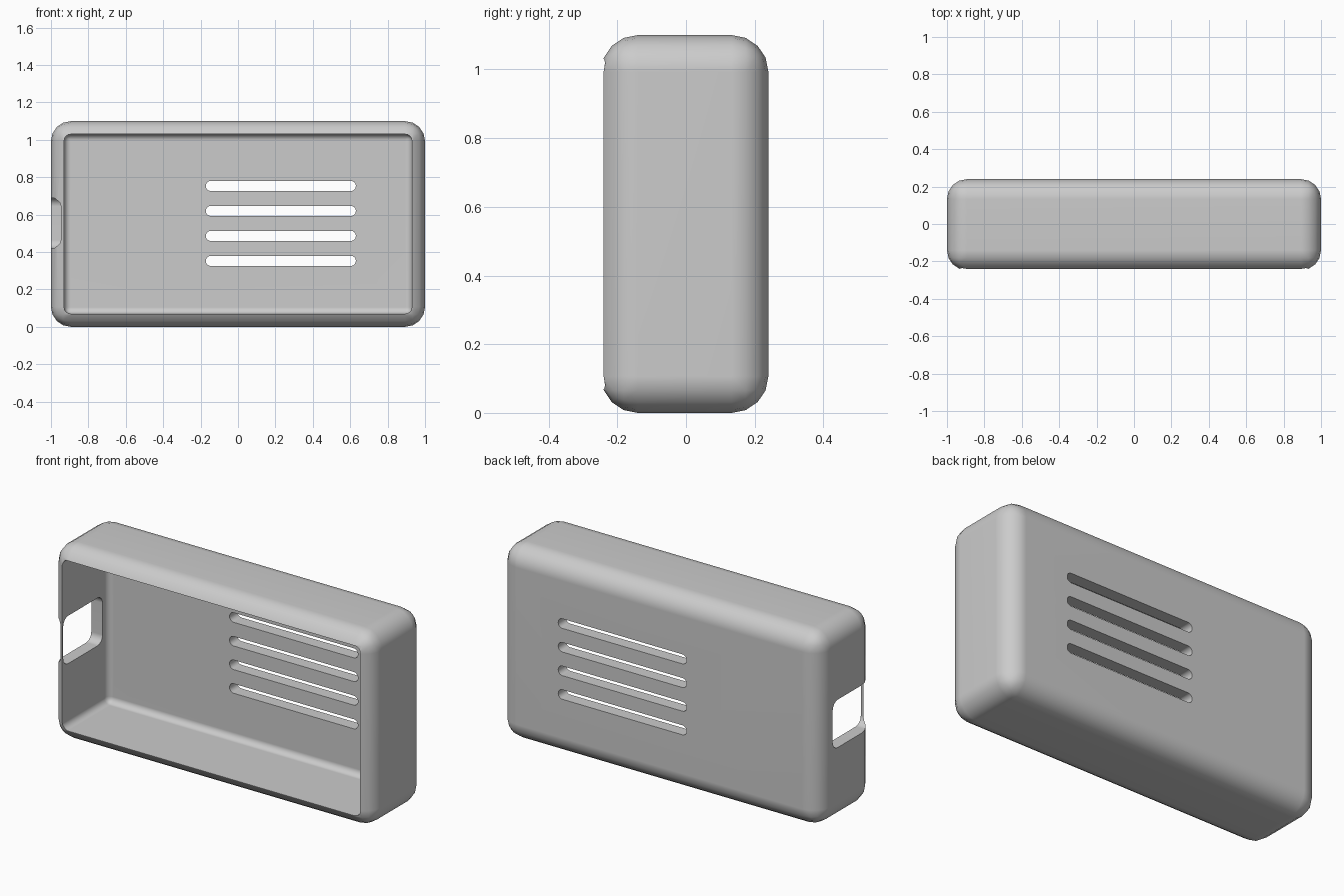
import bpy, bmesh, math
from mathutils import Vector

cube = bpy.data.objects.get("Cube")
if cube:
    bpy.data.objects.remove(cube, do_unlink=True)

grey = bpy.data.materials.new("light grey plastic")
grey.use_nodes = True
color = (0.6, 0.6, 0.6, 1)
grey.diffuse_color = color
grey.node_tree.nodes["Principled BSDF"].inputs["Base Color"].default_value = color


def rounded_box(name, low, high, radius, segments=4, axis=None):
    """Box between two corners; rounds all edges or only those along one axis."""
    low, high = Vector(low), Vector(high)
    size, center = high - low, (high + low) / 2
    bm = bmesh.new()
    bmesh.ops.create_cube(bm, size=1)
    for v in bm.verts:
        v.co = Vector(a * b for a, b in zip(v.co, size)) + center
    edges = [e for e in bm.edges if axis is None
             or abs((e.verts[0].co - e.verts[1].co)[axis]) > 1e-4]
    bmesh.ops.bevel(bm, geom=edges, offset=radius, segments=segments,
                    profile=0.5, affect='EDGES')
    bmesh.ops.recalc_face_normals(bm, faces=bm.faces)
    mesh = bpy.data.meshes.new(name)
    bm.to_mesh(mesh)
    bm.free()
    mesh.materials.append(grey)
    obj = bpy.data.objects.new(name, mesh)
    bpy.context.collection.objects.link(obj)
    return obj


# Outer shell; the cavity trims its front to y = -0.24
shell = rounded_box("case_shell", (-1, -0.2475, 0), (1, 0.24, 1.1), 0.107)

# Open front cavity
cutters = [rounded_box("cavity_cutter", (-0.93, -0.6, 0.07), (0.93, 0.17, 1.03), 0.035)]

# Connector port in the right wall
cutters.append(rounded_box("port_cutter", (-1.2, -0.231, 0.42), (-0.85, 0.12, 0.69),
                           0.045, 4, axis=0))

# Four ventilation slots through the back
for i in range(4):
    z = 0.353 + i * 0.1335
    cutters.append(rounded_box("slot_cutter", (-0.172, 0.1, z - 0.027),
                               (0.63, 0.4, z + 0.027), 0.0265, 6, axis=1))

# Carve the shell
bpy.ops.object.select_all(action='DESELECT')
shell.select_set(True)
bpy.context.view_layer.objects.active = shell
for cutter in cutters:
    cutter.hide_render = True
    cut = shell.modifiers.new("cut", 'BOOLEAN')
    cut.operation, cut.solver, cut.object = 'DIFFERENCE', 'EXACT', cutter
    bpy.ops.object.modifier_apply(modifier=cut.name)
    bpy.data.objects.remove(cutter, do_unlink=True)

# Smooth fillets with flat walls
bpy.ops.object.shade_smooth_by_angle(angle=math.radians(30))
weighted = shell.modifiers.new("flat walls", 'WEIGHTED_NORMAL')
weighted.keep_sharp = True
